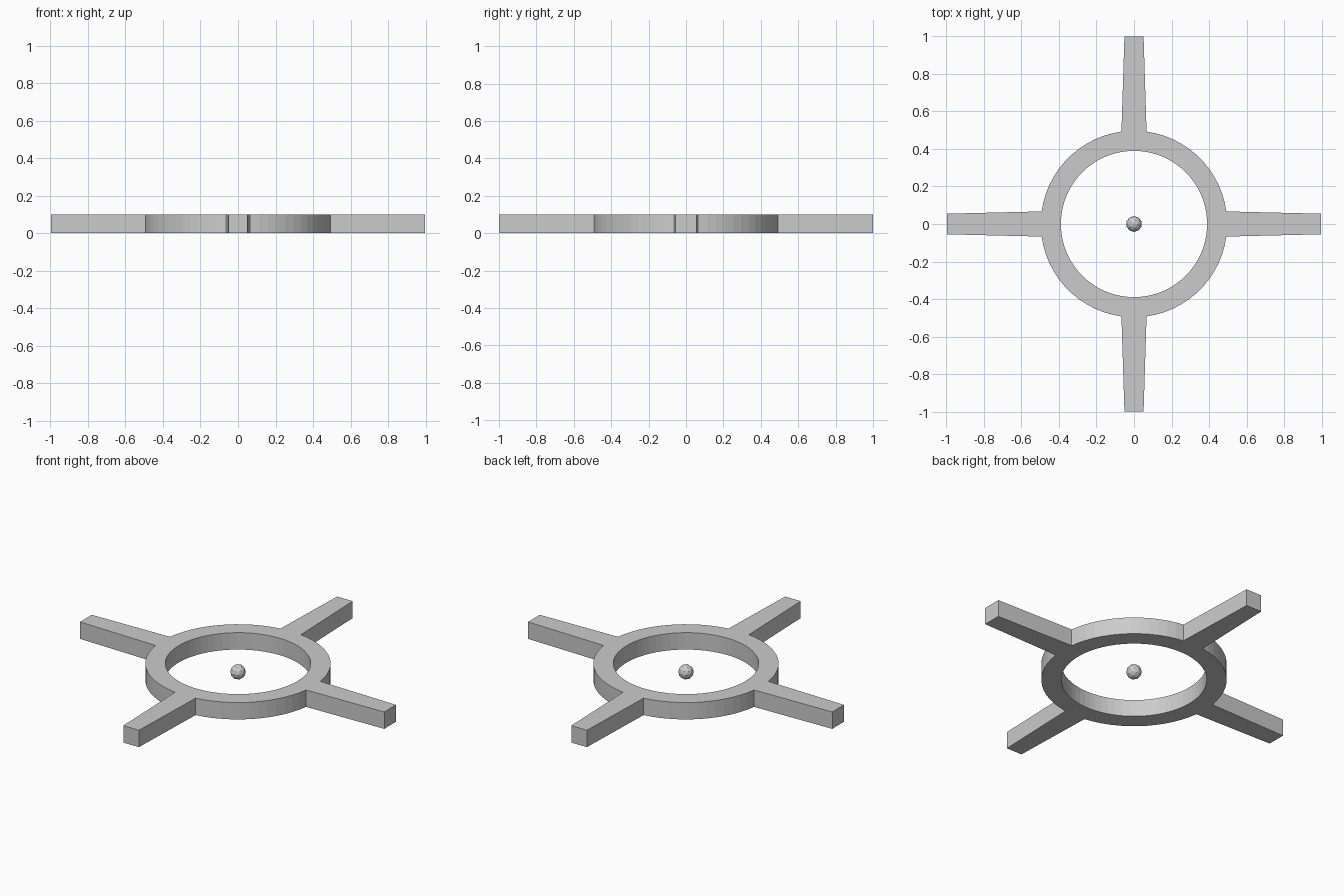
import bpy, bmesh
from math import sin, cos, pi, asin

if "Cube" in bpy.data.objects:
    bpy.data.objects.remove(bpy.data.objects["Cube"])

R_OUT, R_IN, H = 0.497, 0.39, 0.1
ROOT = asin(0.067 / R_OUT)   # half angle of an arm root
STEPS = 13                   # rim facets between two arms

# Ring with four tapered arms, one solid piece
bm = bmesh.new()
angles = []
for q in range(4):
    span = pi / 2 - 2 * ROOT
    angles += [q * pi / 2 + ROOT + span * i / STEPS for i in range(STEPS + 1)]
outer = [bm.verts.new((R_OUT * cos(a), R_OUT * sin(a), 0)) for a in angles]
inner = [bm.verts.new((R_IN * cos(a), R_IN * sin(a), 0)) for a in angles]
n = len(angles)


def quad_between(a, b, i, j):
    bm.faces.new((a[i], b[i], b[j], a[j]))


for i in range(n):
    j = (i + 1) % n
    if i % (STEPS + 1) != STEPS:
        quad_between(inner, outer, i, j)
        continue
    # Gap behind an arm: split the inner edge so the hole stays round
    q = (i // (STEPS + 1) + 1) % 4
    c, s = cos(q * pi / 2), sin(q * pi / 2)
    mids = []
    for t in (-1 / 3, 1 / 3):
        a = q * pi / 2 + t * ROOT
        mids.append(bm.verts.new((R_IN * cos(a), R_IN * sin(a), 0)))
    bm.faces.new((inner[i], outer[i], outer[j], inner[j], mids[1], mids[0]))
    # Tapered arm
    w = 0.055 if q % 2 == 0 else 0.051
    reach = 0.996 if q % 2 == 0 else 1.0
    tip = [bm.verts.new((c * reach - s * y, s * reach + c * y, 0)) for y in (-w, w)]
    bm.faces.new((outer[i], tip[0], tip[1], outer[j]))

top = bmesh.ops.extrude_face_region(bm, geom=bm.faces[:], use_keep_orig=True)
bmesh.ops.translate(bm, vec=(0, 0, H),
                    verts=[g for g in top["geom"] if isinstance(g, bmesh.types.BMVert)])
bmesh.ops.recalc_face_normals(bm, faces=bm.faces[:])
mesh = bpy.data.meshes.new("ring_with_arms")
bm.to_mesh(mesh)
bm.free()
bpy.context.collection.objects.link(bpy.data.objects.new("ring_with_arms", mesh))

# Small faceted ball floating at the centre
bpy.ops.mesh.primitive_ico_sphere_add(subdivisions=2, radius=0.042, location=(0, 0, H / 2))
bpy.context.object.name = "centre_ball"
